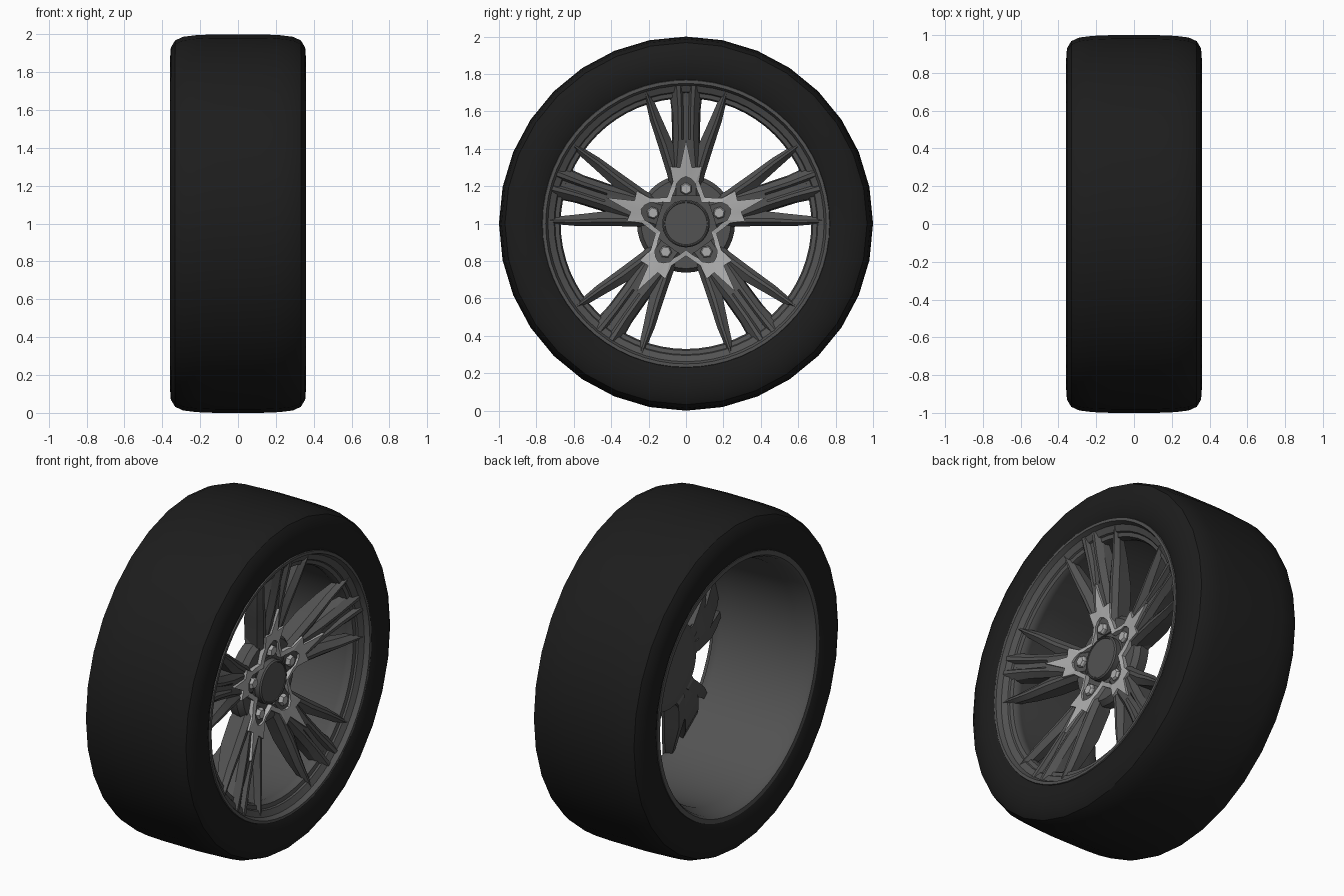
import bpy, bmesh
from math import sin, cos, pi, hypot, radians

if "Cube" in bpy.data.objects:
    bpy.data.objects.remove(bpy.data.objects["Cube"])


def material(name, v):
    m = bpy.data.materials.new(name)
    m.diffuse_color = (v, v, v, 1)
    m.use_nodes = True
    m.node_tree.nodes["Principled BSDF"].inputs["Base Color"].default_value = m.diffuse_color
    return m


RUBBER = material("rubber", 0.012)
METAL = material("dark_metal", 0.085)
SILVER = material("silver", 0.42)


def finish(name, bm, mat, angle=30):
    bmesh.ops.recalc_face_normals(bm, faces=bm.faces)
    me = bpy.data.meshes.new(name)
    bm.to_mesh(me)
    bm.free()
    me.materials.append(mat)
    ob = bpy.data.objects.new(name, me)
    bpy.context.collection.objects.link(ob)
    bpy.ops.object.select_all(action='DESELECT')
    ob.select_set(True)
    bpy.context.view_layer.objects.active = ob
    bpy.ops.object.shade_smooth_by_angle(angle=radians(angle))
    return ob


def place(x, u, v, a=pi / 2):
    """Depth x, radial u, tangential v on the arm at angle a."""
    return (x, u * cos(a) - v * sin(a), 1 + u * sin(a) + v * cos(a))


def skin(bm, rings, close=False, caps=True):
    """Quads between matching rings of points."""
    vs = [[bm.verts.new(p) for p in r] for r in rings]
    n = len(vs[0])
    for i in range(len(vs) if close else len(vs) - 1):
        a, b = vs[i], vs[(i + 1) % len(vs)]
        for j in range(n):
            k = (j + 1) % n
            bm.faces.new((a[j], a[k], b[k], b[j]))
    if caps and not close:
        bm.faces.new(vs[0])
        bm.faces.new(vs[-1])


def lathe(name, profile, steps, mat, angle=30):
    """Spin a closed (radius, x) profile round the axle."""
    bm = bmesh.new()
    rings = [[place(x, r, 0, pi / 2 + 2 * pi * i / steps) for r, x in profile]
             for i in range(steps)]
    skin(bm, rings, close=True)
    return finish(name, bm, mat, angle)


def disc(bm, layers, steps, u=0, a=pi / 2):
    """Capped round or prism from (radius, x) layers, centred u out on an arm."""
    skin(bm, [[place(x, u + r * cos(2 * pi * i / steps), r * sin(2 * pi * i / steps), a)
               for i in range(steps)] for r, x in layers])


def face_x(r):
    """Dished front surface of the wheel."""
    return 0.212 + max(0, r - 0.2) * 0.215


ARMS = [pi / 2 + 2 * pi * k / 5 for k in range(5)]

# Tyre
half = [(1, .12), (.996, .22), (.987, .29), (.968, .332), (.93, .355),
        (.86, .36), (.80, .356), (.768, .342), (.745, .30)]
lathe("tyre", half + [(r, -x) for r, x in reversed(half)], 32, RUBBER)

# Rim barrel with front and rear lips
lathe("rim", [(.772, .335), (.767, .35), (.75, .35), (.738, .322), (.705, .305),
              (.70, .295), (.678, .29), (.67, .27), (.672, .24), (.69, .19),
              (.70, -.24), (.722, -.29), (.73, -.33), (.742, -.347), (.768, -.347),
              (.773, -.33), (.75, -.27), (.75, .27)], 64, METAL)

# Hub
bm = bmesh.new()
disc(bm, [(.20, .09), (.255, .11), (.262, .17), (.24, .20)], 40)
finish("hub", bm, METAL)

# Main spokes: twin ridge with a groove widening to the rim
bm = bmesh.new()
for a in ARMS:
    rings = []
    for u, w, g, t in [(.15, .09, 0, .10), (.3, .085, 0, .12), (.45, .068, .008, .12),
                       (.6, .07, .025, .09), (.74, .085, .025, .04)]:
        x = face_x(u)
        sec = [(-1.1, t), (-1, .03), (-.6, 0), (-.35, .002), (-.2, g), (.2, g),
               (.35, .002), (.6, 0), (1, .03), (1.1, t)]
        rings.append([place(x - d, u, s * w, a) for s, d in sec])
    skin(bm, rings)
finish("main_spokes", bm, METAL, 15)

# Side blades: tapered ridged spikes either side of each main spoke
bm = bmesh.new()
for a in ARMS:
    for side in (-1, 1):
        rings = []
        for u, v0, v1, t in [(.19, .0, .085, .09), (.26, .02, .10, .12),
                             (.42, .066, .150, .12), (.55, .125, .192, .09),
                             (.67, .178, .220, .06), (.745, .222, .236, .03)]:
            x, m = face_x(u), v0 * .4 + v1 * .6
            sec = [(v0, t), (v0, .028), (m - (v1 - v0) * .12, 0),
                   (m + (v1 - v0) * .12, 0), (v1, .028), (v1 - .01, t)]
            rings.append([place(x - d, u, v * side, a) for v, d in sec])
        skin(bm, rings)
finish("side_blades", bm, METAL, 15)

# Silver star trim: outer spikes, inner edge pocketed round each bolt
outer = [(.45, 0), (.30, .032), (.305, .085), (.225, .07), (.185, .085), (.138, .1)]
inner = [(.252, 0), (.24, .026), (.215, .05), (.185, .056), (.155, .07), (.113, .082)]
bm = bmesh.new()


def star_loop(half_pts, lift):
    pts = []
    for a in ARMS:
        arm = [(u, -v) for u, v in reversed(half_pts[1:])] + half_pts
        # neighbours share the valley point, so drop the last one
        pts += [place(face_x(hypot(u, v)) + lift, u, v, a) for u, v in arm[:-1]]
    return pts


# rotate the last valley point onto the 36 degree line
valley = lambda r: (r * cos(pi / 5), r * sin(pi / 5))
outer[-1], inner[-1] = valley(.172), valley(.14)
skin(bm, [star_loop(outer, -.02), star_loop(outer, .010), star_loop(inner, .016),
          star_loop(inner, -.02)], close=True)
finish("star_trim", bm, SILVER, 15)

# Centre cap with a stepped edge
bm = bmesh.new()
disc(bm, [(.127, .18), (.127, .232), (.12, .24), (.114, .24), (.112, .236)], 40)
finish("centre_cap", bm, METAL)

# Hexagonal wheel bolts
bm = bmesh.new()
for a in ARMS:
    disc(bm, [(.034, .18), (.034, .228), (.027, .238)], 6, .186, a)
finish("wheel_bolts", bm, SILVER)
